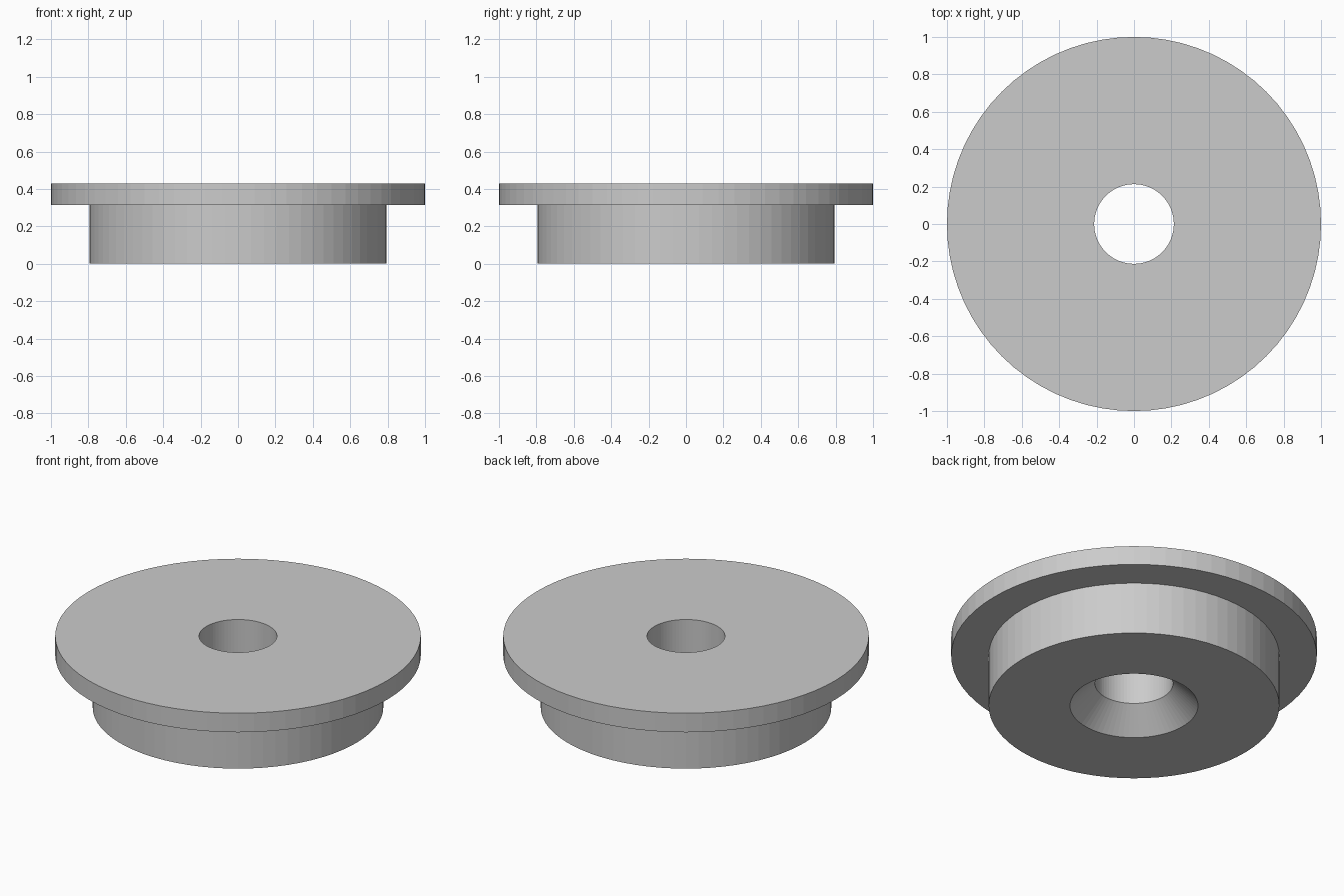
import bpy
import bmesh
from math import cos, sin, tau

SIDES = 72

cube = bpy.data.objects.get("Cube")
if cube:
    bpy.data.objects.remove(cube, do_unlink=True)

# Plain grey metal
metal = bpy.data.materials.new("grey_metal")
metal.use_nodes = True
colour = (0.6, 0.6, 0.6, 1)
metal.diffuse_color = colour
metal.node_tree.nodes["Principled BSDF"].inputs["Base Color"].default_value = colour


def lathe(name, profile):
    """Revolve a closed (radius, height) profile around the z axis."""
    bm = bmesh.new()
    rings = [[bm.verts.new((r * cos(tau * i / SIDES), r * sin(tau * i / SIDES), z))
              for i in range(SIDES)] for r, z in profile]
    for a, b in zip(rings, rings[1:] + rings[:1]):
        for i in range(SIDES):
            j = (i + 1) % SIDES
            bm.faces.new((a[i], a[j], b[j], b[i]))
    bmesh.ops.recalc_face_normals(bm, faces=bm.faces)
    mesh = bpy.data.meshes.new(name)
    bm.to_mesh(mesh)
    bm.free()
    mesh.materials.append(metal)
    obj = bpy.data.objects.new(name, mesh)
    bpy.context.collection.objects.link(obj)
    return obj


# Stepped bushing: countersink, hub wall, flange, through hole
lathe("flanged_bushing", [
    (0.35, 0), (0.795, 0), (0.795, 0.315),
    (1, 0.315), (1, 0.43), (0.213, 0.43), (0.213, 0.137),
])
